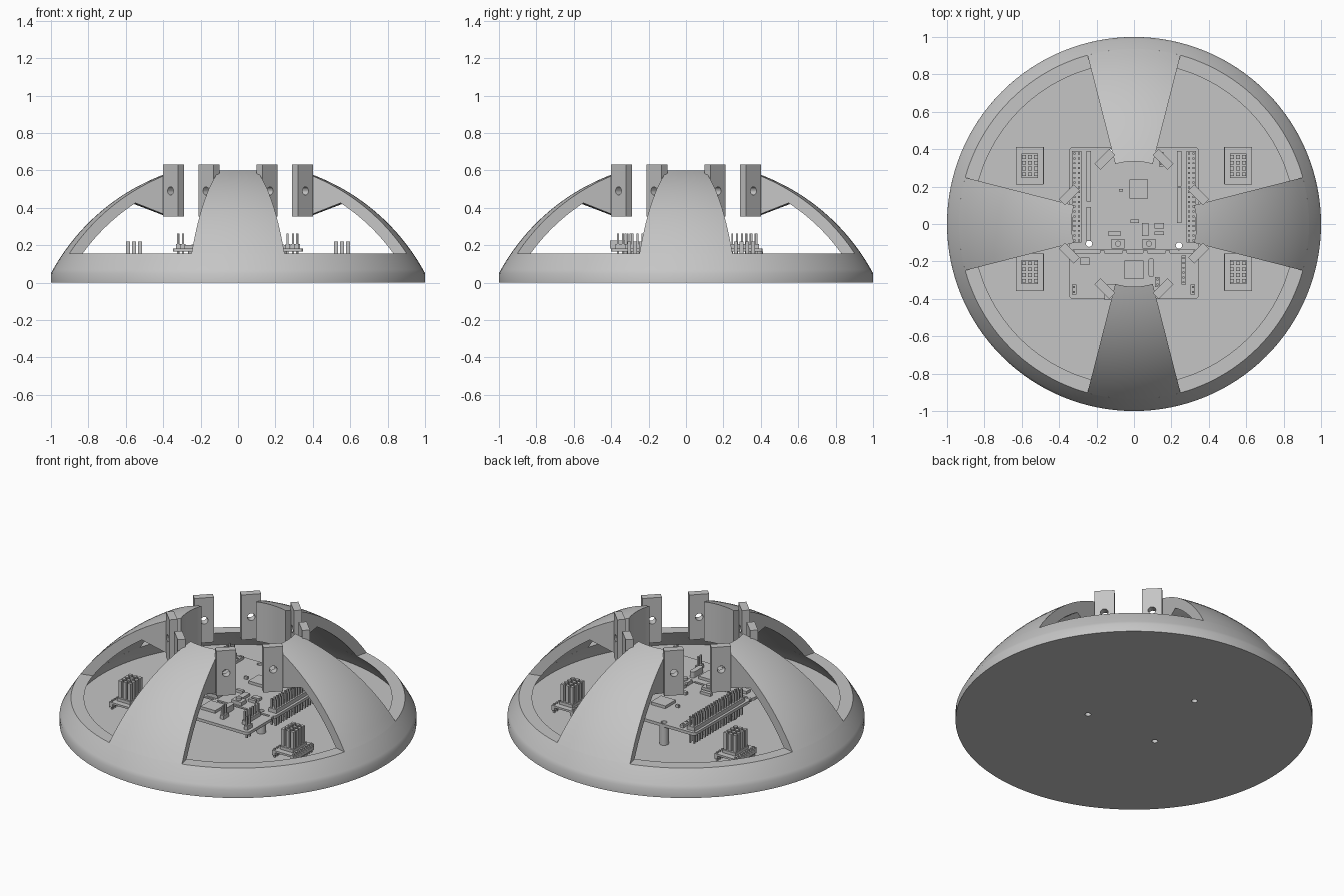
import bpy, bmesh, math
from mathutils import Matrix, Vector

cube = bpy.data.objects.get("Cube")
if cube:
    bpy.data.objects.remove(cube, do_unlink=True)

grey = bpy.data.materials.new("plain_grey")
grey.use_nodes = True
tone = (0.56, 0.56, 0.56, 1)
grey.diffuse_color = tone
grey.node_tree.nodes["Principled BSDF"].inputs["Base Color"].default_value = tone

DOME_R, SHELL_R, DROP = 1.134, 1.074, 0.485   # outer and inner sphere, centre below ground
RIM, FLOOR = 0.155, 0.05
BOARD_LOW, BOARD_TOP = 0.165, 0.183


def finish(name, bm, smooth=False):
    bmesh.ops.recalc_face_normals(bm, faces=bm.faces)
    mesh = bpy.data.meshes.new(name)
    bm.to_mesh(mesh)
    bm.free()
    mesh.materials.append(grey)
    ob = bpy.data.objects.new(name, mesh)
    bpy.context.collection.objects.link(ob)
    if smooth:
        bpy.ops.object.select_all(action='DESELECT')
        ob.select_set(True)
        bpy.context.view_layer.objects.active = ob
        bpy.ops.object.shade_smooth_by_angle(angle=math.radians(30))
    return ob


def add_box(bm, x, y, w, d, low, high):
    m = Matrix.Translation((x, y, (low + high) / 2)) @ Matrix.Diagonal((w, d, high - low, 1))
    return bmesh.ops.create_cube(bm, size=1, matrix=m)['verts']


def add_rod(bm, x, y, r, low, high, n=16):
    bmesh.ops.create_cone(bm, cap_ends=True, segments=n, radius1=r, radius2=r,
                          depth=high - low, matrix=Matrix.Translation((x, y, (low + high) / 2)))


def boxes(name, items):
    bm = bmesh.new()
    for item in items:
        add_box(bm, *item)
    return finish(name, bm)


def cut(ob, cutter):
    mod = ob.modifiers.new("cut", 'BOOLEAN')
    mod.operation, mod.solver, mod.object = 'DIFFERENCE', 'EXACT', cutter
    bpy.ops.object.select_all(action='DESELECT')
    bpy.context.view_layer.objects.active = ob
    ob.select_set(True)
    bpy.ops.object.modifier_apply(modifier=mod.name)


def sphere_z(radius, r):
    return math.sqrt(radius ** 2 - r ** 2) - DROP


def sphere_r(radius, z):
    return math.sqrt(radius ** 2 - (z + DROP) ** 2)


def arc(radius, r0, r1, n):
    return [(r, sphere_z(radius, r)) for r in (r0 + (r1 - r0) * i / n for i in range(n + 1))]


# Base: solid floor with a raised curved rim
skirt = [(sphere_r(DOME_R, z), z) for z in (0.05, 0.07, 0.09, 0.11, 0.135, RIM)]
wall = [(sphere_r(SHELL_R, z), z) for z in (RIM, 0.12, 0.085, FLOOR)]
profile = [(0, 0), (1, 0)] + skirt + wall + [(0, FLOOR)]
bm = bmesh.new()
vs = [bm.verts.new((r, 0, z)) for r, z in profile]
es = [bm.edges.new(p) for p in zip(vs, vs[1:])]
bmesh.ops.spin(bm, geom=vs + es, axis=(0, 0, 1), cent=(0, 0, 0), angle=2 * math.pi, steps=128)
bmesh.ops.remove_doubles(bm, verts=bm.verts, dist=1e-4)
base = finish("base", bm, True)

# Four dome arms, thickened beneath the tip
HUB = 0.335
loop = arc(DOME_R, sphere_r(DOME_R, RIM), HUB, 18) + [(HUB, 0.355), (0.4, 0.36)]
loop += arc(SHELL_R, 0.57, sphere_r(SHELL_R, RIM), 10)
STEPS = 12
for k, side in enumerate(("left", "back", "right", "front")):
    bm = bmesh.new()
    rows = []
    for i in range(STEPS + 1):
        row = []
        for r, z in loop:
            half = 0.25 + math.asin(0.0175 / r)
            a = k * math.pi / 2 + half * (2 * i / STEPS - 1)
            row.append(bm.verts.new((r * math.cos(a), r * math.sin(a), z)))
        rows.append(row)
    n = len(loop)
    for a, b in zip(rows, rows[1:]):
        for j in range(n):
            bm.faces.new((a[j], a[(j + 1) % n], b[(j + 1) % n], b[j]))
    bm.faces.new(rows[0])
    bm.faces.new(rows[-1])
    finish(side + "_arm", bm, True)

# Mounting blocks, two facing each opening, each with a bolt hole
bm = bmesh.new()
bolts = bmesh.new()
for k in range(4):
    turn = Matrix.Rotation(math.pi / 4 + k * math.pi / 2, 4, 'Z')
    for s in (-1, 1):
        at = turn @ Vector((0.354, s * 0.134, 0))
        new = add_box(bm, 0.354, s * 0.134, 0.045, 0.112, 0.352, 0.63)
        bmesh.ops.transform(bm, matrix=turn, verts=new)
        m = Matrix.Translation((at.x, at.y, 0.49)) @ turn @ Matrix.Rotation(math.pi / 2, 4, 'Y')
        bmesh.ops.create_cone(bolts, cap_ends=True, segments=20, radius1=0.022,
                              radius2=0.022, depth=0.2, matrix=m)
blocks = finish("mounting_blocks", bm)
bolt_cutter = finish("bolt_cutter", bolts)
cut(blocks, bolt_cutter)
bpy.data.objects.remove(bolt_cutter, do_unlink=True)

# Circuit board in two sections joined by tabs
bm = bmesh.new()
for y, d in ((0.135, 0.55), (-0.2775, 0.245)):
    new = add_box(bm, 0, y, 0.695, d, BOARD_LOW, BOARD_TOP)
    upright = [e for e in bm.edges if e.verts[0] in new
               and abs(e.verts[0].co.z - e.verts[1].co.z) > 0.01]
    bmesh.ops.bevel(bm, geom=upright, offset=0.02, segments=3, affect='EDGES', profile=0.5)
board = finish("circuit_board", bm)
boxes("board_tabs", [(x, -0.148, 0.025, 0.014, BOARD_LOW, BOARD_TOP)
                     for x in (-0.33, -0.17, -0.05, 0.06, 0.18, 0.33)])

# Support posts, drilled through board and floor
spots = [(-0.24, -0.105), (0.24, -0.115), (-0.12, 0.385)]
bm, drill = bmesh.new(), bmesh.new()
for x, y in spots:
    add_rod(bm, x, y, 0.026, FLOOR - 0.001, BOARD_LOW, 20)
    add_rod(drill, x, y, 0.017, -0.1, 0.4, 20)
posts = finish("support_posts", bm, True)
drills = finish("drill_cutter", drill)
for ob in (base, board, posts):
    cut(ob, drills)
bpy.data.objects.remove(drills, do_unlink=True)

# Long double pin headers along both board edges
strips, pins = [], []
for s in (-1, 1):
    strips.append((s * 0.306, 0.145, 0.052, 0.49, BOARD_TOP, 0.207))
    for col in (-1, 1):
        for i in range(19):
            pins.append((s * 0.306 + col * 0.0125, -0.088 + i * 0.0258, 0.01, 0.01, 0.1, 0.262))
boxes("header_strips", strips)
boxes("header_pins", pins)

# Inner sockets, with a dark slot row suggested by raised contacts
sockets = [(-0.243, 0.255, 0.024, 0.27), (-0.243, 0.0, 0.024, 0.18),
           (0.241, 0.295, 0.024, 0.19), (0.241, 0.1, 0.024, 0.19)]
boxes("inner_sockets", [(*q, BOARD_TOP, 0.2) for q in sockets])
boxes("socket_contacts", [(x, y + d * (i / 8 - 0.4375), 0.01, 0.01, 0.2, 0.204)
                          for x, y, w, d in sockets for i in range(8)])

# Chips, buttons and small parts on the board
chips = [(0.025, 0.187, 0.1, 0.1), (0, -0.245, 0.1, 0.1), (-0.262, -0.2, 0.05, 0.04),
         (0.06, -0.03, 0.035, 0.07), (0.135, -0.01, 0.05, 0.03), (0.135, -0.05, 0.05, 0.018),
         (-0.105, -0.05, 0.07, 0.022), (0.005, 0.015, 0.045, 0.02), (-0.07, 0.18, 0.02, 0.012)]
boxes("chips", [(*q, BOARD_TOP, 0.2) for q in chips])
boxes("button_bodies", [(x, -0.105, 0.07, 0.05, BOARD_TOP, 0.205) for x in (-0.085, 0.08)])
bm = bmesh.new()
for x in (-0.085, 0.08):
    add_rod(bm, x, -0.105, 0.016, 0.205, 0.22)
finish("button_caps", bm, True)
boxes("usb_socket", [(-0.12, -0.365, 0.075, 0.085, BOARD_TOP, 0.225)])

# Oscillator can with rounded ends
bm = bmesh.new()
for dy in (-0.035, 0.035):
    add_rod(bm, 0.092, -0.233 + dy, 0.016, BOARD_TOP, 0.22)
add_box(bm, 0.092, -0.233, 0.032, 0.07, BOARD_TOP, 0.22)
finish("oscillator", bm, True)

# Short jumper headers
jumpers = [(0.265, -0.247, 6), (0.315, -0.35, 2), (-0.32, -0.35, 2),
           (0.125, -0.31, 2), (0.145, 0.345, 3)]
boxes("jumper_bases", [(x, y, 0.024, n * 0.0258, BOARD_TOP, 0.207) for x, y, n in jumpers])
boxes("jumper_pins", [(x, y + (i - (n - 1) / 2) * 0.0258, 0.01, 0.01, 0.13, 0.262)
                      for x, y, n in jumpers for i in range(n)])

# Four driver modules with finned heat sinks
plates, legs, fins = [], [], []
for x in (-0.557, 0.557):
    for y in (-0.257, 0.312):
        plates += [(x, y, 0.148, 0.2, 0.085, 0.097), (x, y, 0.09, 0.13, 0.097, 0.115)]
        for i in range(8):
            for s in (-1, 1):
                legs.append((x + s * 0.064, y + (i - 3.5) * 0.0248, 0.01, 0.01, FLOOR, 0.105))
        plates += [(x + s * 0.064, y, 0.022, 0.198, 0.065, 0.085) for s in (-1, 1)]
        fins += [(x + i * 0.032, y + (j - 1.5) * 0.031, 0.021, 0.02, 0.115, 0.22)
                 for i in (-1, 0, 1) for j in range(4)]
boxes("driver_boards", plates)
boxes("driver_legs", legs)
boxes("heat_sink_fins", fins)
